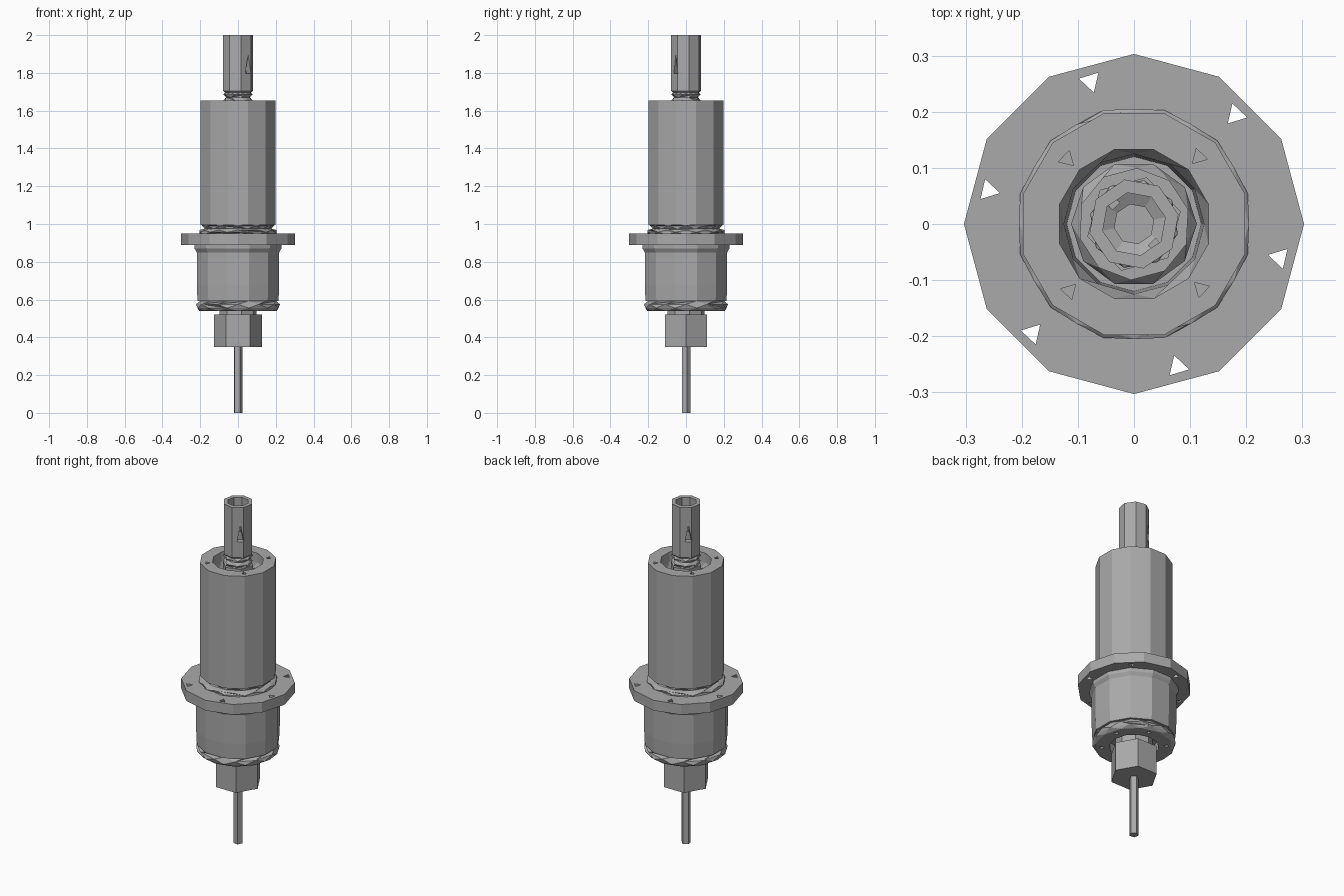
import bpy, bmesh
from math import sin, cos, pi, radians
from mathutils import Matrix

cube = bpy.data.objects.get("Cube")
if cube:
    bpy.data.objects.remove(cube)

steel = bpy.data.materials.new("steel grey")
GREY = (0.4, 0.4, 0.4, 1)
steel.diffuse_color = GREY
steel.use_nodes = True
steel.node_tree.nodes["Principled BSDF"].inputs["Base Color"].default_value = GREY


def finish(name, bm):
    bmesh.ops.recalc_face_normals(bm, faces=bm.faces)
    mesh = bpy.data.meshes.new(name)
    bm.to_mesh(mesh)
    bm.free()
    mesh.materials.append(steel)
    obj = bpy.data.objects.new(name, mesh)
    bpy.context.collection.objects.link(obj)
    return obj


def lathe(name, profile, sides, phase=0):
    """Turn (radius, z, twist) points into a closed faceted solid, bottom axis to top axis."""
    bm = bmesh.new()
    rings = []
    for r, z, *twist in profile:
        a0 = radians(phase + (twist[0] if twist else 0))
        rings.append([bm.verts.new((r * cos(a0 + 2 * pi * i / sides),
                                    r * sin(a0 + 2 * pi * i / sides), z))
                      for i in range(sides)])
    for low, high in zip(rings, rings[1:]):
        for i in range(sides):
            j = (i + 1) % sides
            quad = bm.faces.new((low[i], low[j], high[j], high[i]))
            if abs(quad.normal.length) == 0:
                quad.normal_update()
    bm.faces.new(rings[0][::-1])
    bm.faces.new(rings[-1])
    # Twisted bands fold into triangles
    bent = [f for f in bm.faces if len(f.verts) == 4]
    bmesh.ops.connect_verts_nonplanar(bm, angle_limit=0.01, faces=bent)
    return finish(name, bm)


def cut(target, cutters):
    """Subtract cutters from target, then discard them."""
    for c in cutters:
        c.hide_render = True
        mod = target.modifiers.new("cut", "BOOLEAN")
        mod.operation = "DIFFERENCE"
        mod.solver = "EXACT"
        mod.object = c
    bpy.context.view_layer.update()
    deps = bpy.context.evaluated_depsgraph_get()
    mesh = bpy.data.meshes.new_from_object(target.evaluated_get(deps))
    target.modifiers.clear()
    target.data = mesh
    for c in cutters:
        bpy.data.objects.remove(c)


def hole_ring(count, start, radius, size, z0, z1):
    """Three-sided screw holes spaced round the axis."""
    holes = []
    for i in range(count):
        a = radians(start) + 2 * pi * i / count
        h = lathe("hole_cutter", [(size, z0), (size, z1)], 3, start + 360 * i / count + 60)
        h.data.transform(Matrix.Translation((radius * cos(a), radius * sin(a), 0)))
        holes.append(h)
    return holes


# Cutting tool and hexagonal collet nut
lathe("tool_bit", [(0.025, 0), (0.025, 0.37)], 5, 10)
lathe("collet_nut", [(0.128, 0.35), (0.128, 0.52)], 6)
lathe("spindle_neck", [(0.1, 0.51), (0.1, 0.62)], 8, 10)

# Lower bearing cap with a recess round the neck
cap = lathe("bearing_cap", [(0.132, 0.6), (0.132, 0.54), (0.205, 0.54), (0.222, 0.555, 15),
                            (0.222, 0.575), (0.208, 0.592, 15), (0.208, 0.6, 15)], 12)
cut(cap, hole_ring(6, 17, 0.172, 0.016, 0.5, 0.57))

# Lower housing flaring out under the flange
lathe("lower_housing", [(0.222, 0.592), (0.226, 0.68), (0.226, 0.85),
                        (0.238, 0.87), (0.238, 0.9)], 12, 15)

# Mounting flange with bolt holes
flange = lathe("mounting_flange", [(0.303, 0.89), (0.303, 0.95)], 12)
cut(flange, hole_ring(6, 47, 0.266, 0.021, 0.85, 1))

# Relief grooves above the flange
lathe("relief_collar", [(0.205, 0.945), (0.21, 0.957, 15), (0.205, 0.968), (0.183, 0.975, 15),
                        (0.19, 0.99), (0.203, 1.0, 15)], 12)

# Upper housing, bored open at the top
housing = lathe("upper_housing", [(0.205, 0.995), (0.205, 1.655), (0.137, 1.655),
                                  (0.137, 1.6), (0.125, 1.56, 15), (0.12, 1.45, 15)], 12, 15)
cut(housing, hole_ring(4, 46, 0.166, 0.016, 1.6, 1.7))

# Stepped bearing seat and hexagonal nut inside the bore
lathe("bearing_seat", [(0.112, 1.44), (0.112, 1.52), (0.1, 1.54, 15), (0.1, 1.58, 15)], 10)
lathe("inner_nut", [(0.086, 1.5), (0.086, 1.64)], 6, 15)

# Hollow drive shaft with a grooved foot and a cross slot
shaft = lathe("drive_shaft", [(0.07, 1.63), (0.078, 1.655, 20), (0.066, 1.67), (0.08, 1.685, 20),
                              (0.07, 1.695), (0.081, 1.705), (0.081, 2.0), (0.057, 2.0),
                              (0.057, 1.85), (0.036, 1.84), (0.036, 1.72)], 8, 12)
slots = []
for side in (-45, 135):
    slot = lathe("slot_cutter", [(0.03, 0), (0.03, 0.06)], 3, 180)
    slot.data.transform(Matrix.Rotation(radians(side), 4, "Z")
                        @ Matrix.Translation((0.045, 0, 1.83))
                        @ Matrix.Rotation(radians(90), 4, "Y")
                        @ Matrix.Diagonal((2.2, 0.7, 1, 1)))
    slots.append(slot)
cut(shaft, slots)
